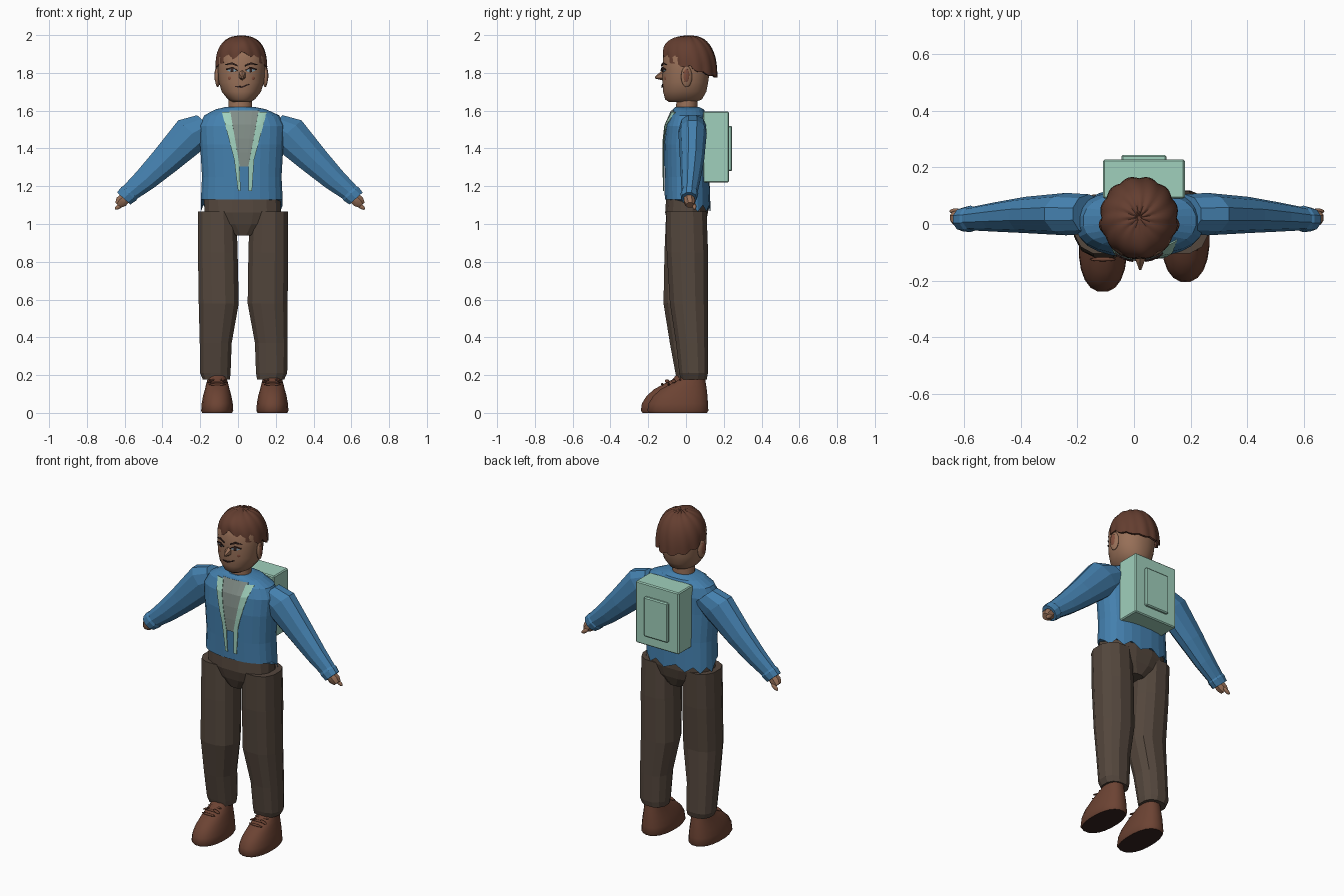
import bpy, math
from mathutils import Vector
from mathutils.bvhtree import BVHTree

if "Cube" in bpy.data.objects:
    bpy.data.objects.remove(bpy.data.objects["Cube"])


def material(name, *srgb):
    lin = [(c / 255 / 12.92) if c < 11 else ((c / 255 + 0.055) / 1.055) ** 2.4 for c in srgb]
    m = bpy.data.materials.new(name)
    m.use_nodes = True
    m.diffuse_color = (*lin, 1)
    m.node_tree.nodes["Principled BSDF"].inputs["Base Color"].default_value = (*lin, 1)
    return m


BLUE = material("jacket blue", 68, 128, 174)
MINT = material("pale mint", 160, 208, 188)
GREY = material("shirt grey", 130, 142, 136)
SKIN = material("brown skin", 152, 112, 88)
HAIR = material("chestnut hair", 100, 62, 48)
TROUSER = material("dark taupe", 84, 71, 61)
LEATHER = material("shoe leather", 108, 67, 51)
SOLE = material("dark sole", 54, 35, 32)
BLUSH = material("cheek brown", 128, 78, 60)
EYE = material("eye blue grey", 130, 158, 172)

X, Y, Z = Vector((1, 0, 0)), Vector((0, 1, 0)), Vector((0, 0, 1))


def mesh(name, verts, faces, mat, smooth=None):
    me = bpy.data.meshes.new(name)
    me.from_pydata([tuple(v) for v in verts], [], faces)
    me.materials.append(mat)
    ob = bpy.data.objects.new(name, me)
    bpy.context.collection.objects.link(ob)
    if smooth:
        bpy.ops.object.select_all(action="DESELECT")
        ob.select_set(True)
        bpy.context.view_layer.objects.active = ob
        bpy.ops.object.shade_smooth_by_angle(angle=math.radians(smooth))
    return ob


def loft(name, rings, mat, sides=12, u=X, v=Y, power=2.0, smooth=None):
    """Skin over rings of (centre, radius along u, radius along v)."""
    verts, faces = [], []
    for c, ru, rv in rings:
        for i in range(sides):
            a = math.tau * (i + 0.5) / sides
            ca, sa = math.cos(a), math.sin(a)
            verts.append(Vector(c) + u * math.copysign(abs(ca) ** (2 / power), ca) * ru
                         + v * math.copysign(abs(sa) ** (2 / power), sa) * rv)
    for r in range(len(rings) - 1):
        for i in range(sides):
            j = (i + 1) % sides
            faces.append((r * sides + i, r * sides + j, (r + 1) * sides + j, (r + 1) * sides + i))
    faces.append(tuple(reversed(range(sides))))
    faces.append(tuple(range(len(verts) - sides, len(verts))))
    return mesh(name, verts, faces, mat, smooth)


def upright(rows):
    """Rows of (z, x centre, x radius, y front, y back) to rings."""
    return [((x, (f + b) / 2, z), rx, (b - f) / 2) for z, x, rx, f, b in rows]


def box(name, lo, hi, mat, bevel=0.006):
    vs = [(x, y, z) for x in (lo[0], hi[0]) for y in (lo[1], hi[1]) for z in (lo[2], hi[2])]
    fs = [(0, 1, 3, 2), (4, 6, 7, 5), (0, 4, 5, 1), (2, 3, 7, 6), (0, 2, 6, 4), (1, 5, 7, 3)]
    ob = mesh(name, vs, fs, mat)
    ob.modifiers.new("Bevel", "BEVEL").width = bevel
    return ob


def ball(name, loc, scale, mat, rot=(0, 0, 0)):
    bpy.ops.mesh.primitive_uv_sphere_add(segments=16, ring_count=10, location=loc, rotation=rot)
    ob = bpy.context.object
    ob.name, ob.scale = name, scale
    ob.data.materials.append(mat)
    bpy.ops.object.shade_smooth()
    return ob


def plate(name, edge_a, edge_b, target, mat, lift=0.005, cols=4, rows=4):
    """Thin plate between two (x, z) edges, laid on the front of the target."""
    tree = BVHTree.FromPolygons([v.co for v in target.data.vertices],
                                [p.vertices for p in target.data.polygons])

    def dense(e):
        pts = [Vector(p).lerp(Vector(q), k / rows) for p, q in zip(e, e[1:]) for k in range(rows)]
        return pts + [Vector(e[-1])]
    a, b = dense(edge_a), dense(edge_b)
    verts, faces, w = [], [], cols + 1
    for p, q in zip(a, b):
        for k in range(w):
            x, z = p.lerp(q, k / cols)
            hit = tree.ray_cast(Vector((x, -1, z)), Y)[0]
            verts.append((x, (hit.y if hit else -0.06) - lift, z))
    for r in range(len(a) - 1):
        for k in range(cols):
            i = r * w + k
            faces.append((i, i + 1, i + w + 1, i + w))
    ob = mesh(name, verts, faces, mat)
    s = ob.modifiers.new("Solidify", "SOLIDIFY")
    s.thickness, s.offset = 0.004, 0
    return ob


# Jacket body, with a ragged hem at the back
N = 24
torso = loft("jacket_body", upright([
    (1.13, 0.02, 0.218, -0.113, 0.13), (1.25, 0.02, 0.212, -0.115, 0.125),
    (1.42, 0.02, 0.222, -0.118, 0.12), (1.52, 0.02, 0.228, -0.108, 0.12),
    (1.575, 0.02, 0.2, -0.088, 0.11), (1.607, 0.015, 0.135, -0.07, 0.095),
    (1.62, 0.012, 0.075, -0.058, 0.068)]), BLUE, N, power=2.4)
for i in range(N // 2):
    torso.data.vertices[i].co.z -= 0.065 if i % 2 else 0.03

# Jacket front: shirt panel and light trim
plate("shirt_panel", [(-0.045, 1.6), (0.0, 1.305)], [(0.115, 1.6), (0.06, 1.305)], torso, GREY)
plate("trim_right", [(-0.085, 1.592), (-0.02, 1.34), (0.0, 1.175)],
      [(-0.04, 1.592), (0.008, 1.31), (0.014, 1.175)], torso, MINT, 0.007)
plate("trim_left", [(0.108, 1.592), (0.056, 1.31), (0.056, 1.175)],
      [(0.152, 1.592), (0.085, 1.34), (0.074, 1.175)], torso, MINT, 0.007)

# Sleeves, cuffs and hands
for s, side in ((-1, "right"), (1, "left")):
    def at(d, y, z):
        return (0.01 + s * d, y, z)
    across = Vector((s * 0.74, 0, 0.67))
    loft("sleeve_" + side, [
        (at(0.17, 0.035, 1.525), 0.08, 0.07), (at(0.25, 0.035, 1.48), 0.108, 0.075),
        (at(0.395, 0.032, 1.335), 0.083, 0.064), (at(0.5, 0.025, 1.235), 0.066, 0.052),
        (at(0.595, 0.018, 1.155), 0.05, 0.04)], BLUE, 10, across, Y)
    loft("cuff_" + side, [
        (at(0.578, 0.018, 1.17), 0.05, 0.042), (at(0.588, 0.018, 1.16), 0.056, 0.047),
        (at(0.615, 0.016, 1.135), 0.05, 0.042)], BLUE, 10, across, Y)
    loft("hand_" + side, [
        (at(0.6, 0.016, 1.145), 0.032, 0.028), (at(0.628, 0.018, 1.118), 0.035, 0.032),
        (at(0.645, 0.022, 1.1), 0.022, 0.024)], SKIN, 8, across, Y, smooth=40)
    ball("thumb_" + side, at(0.64, 0.045, 1.093), (0.026, 0.01, 0.012), SKIN, (0, s * 0.6, 0))

# Backpack
box("backpack", (-0.11, 0.09, 1.22), (0.18, 0.228, 1.595), MINT)
box("backpack_pocket", (-0.045, 0.22, 1.28), (0.115, 0.244, 1.52), MINT)

# Trousers: seat and two legs, one knee forward
loft("trouser_seat", upright([
    (0.94, 0.028, 0.055, -0.075, 0.08), (1.0, 0.028, 0.16, -0.098, 0.105),
    (1.06, 0.025, 0.205, -0.112, 0.118), (1.135, 0.022, 0.205, -0.107, 0.115)]),
    TROUSER, 16, power=2.5)
loft("leg_right", upright([
    (0.178, -0.115, 0.074, -0.05, 0.09), (0.21, -0.12, 0.083, -0.058, 0.098),
    (0.37, -0.118, 0.087, -0.088, 0.09), (0.58, -0.102, 0.109, -0.122, 0.08),
    (0.85, -0.107, 0.108, -0.117, 0.1), (1.065, -0.11, 0.104, -0.108, 0.108)]),
    TROUSER, 12, power=2.4)
loft("leg_left", upright([
    (0.178, 0.173, 0.074, -0.03, 0.112), (0.21, 0.178, 0.085, -0.038, 0.118),
    (0.37, 0.176, 0.089, -0.055, 0.118), (0.58, 0.157, 0.109, -0.088, 0.12),
    (0.85, 0.16, 0.108, -0.105, 0.12), (1.065, 0.163, 0.104, -0.108, 0.112)]),
    TROUSER, 12, power=2.4)

# Shoes with dark undersides and laces
for side, x, y in (("right", -0.11, 0.0), ("left", 0.182, 0.035)):
    shoe = loft("shoe_" + side, upright([
        (z, x, rx, f + y, b + y) for z, rx, f, b in (
            (0, 0.08, -0.232, 0.078), (0.012, 0.086, -0.241, 0.085), (0.05, 0.083, -0.235, 0.083),
            (0.09, 0.076, -0.21, 0.08), (0.125, 0.066, -0.17, 0.076), (0.15, 0.06, -0.125, 0.072),
            (0.175, 0.053, -0.075, 0.068), (0.22, 0.048, -0.035, 0.065))]),
        LEATHER, 20, power=2.3, smooth=45)
    shoe.data.materials.append(SOLE)
    for p in shoe.data.polygons:
        if p.normal.z < -0.9 and p.center.z < 0.01:
            p.material_index = 1
    for k in range(3):
        ball("lace_%s_%d" % (side, k), (x, y - 0.125 + 0.03 * k, 0.151 + 0.012 * k),
             (0.046, 0.007, 0.007), LEATHER)
    for s in (-1, 1):
        ball("lace_loop_" + side, (x + s * 0.035, y - 0.1, 0.168), (0.022, 0.012, 0.005),
             LEATHER, (0, s * 0.4, 0))

# Neck and head
loft("neck", upright([(1.58, 0.012, 0.066, -0.055, 0.062), (1.7, 0.012, 0.062, -0.05, 0.06)]),
     SKIN, 16, smooth=40)
CX = 0.018
head = loft("head", upright([(z, CX, rx, f, b) for z, rx, f, b in (
    (1.645, 0.045, -0.09, 0.05), (1.66, 0.072, -0.111, 0.085), (1.7, 0.104, -0.122, 0.108),
    (1.75, 0.12, -0.125, 0.118), (1.82, 0.125, -0.125, 0.128), (1.88, 0.125, -0.122, 0.13),
    (1.93, 0.11, -0.1, 0.118), (1.965, 0.06, -0.05, 0.07))]), SKIN, 28, power=2.2, smooth=50)

# Hair: swirled locks with a parted fringe, longer at the back
COLS, ROWS = 72, 12
verts, faces = [], []
for r in range(ROWS + 1):
    t = min(1, (r + 0.15) / (ROWS - 1))
    tuck = 0.9 if r == ROWS else 1
    for i in range(COLS):
        a = math.tau * i / COLS
        front, across = -math.sin(a), math.cos(a)
        low = 1.84 + 0.045 * max(front, 0) ** 2 - 0.055 * max(-front, 0) ** 0.7
        low += 0.03 * math.exp(-((across - 0.12) / 0.3) ** 2) * (front > 0)
        lock = abs(math.sin(6 * a + 2.4 * (1 - t)))
        low -= 0.012 * lock
        rad = math.sin(t * math.pi / 2) ** 0.8 * (0.95 + 0.06 * lock * t) * tuck
        z = low + (1.998 - low) * math.cos(t * math.pi / 2) ** 0.8 * (0.97 + 0.03 * lock)
        verts.append((CX + 0.139 * rad * across, 0.022 - 0.146 * rad * front, z))
for r in range(ROWS):
    for i in range(COLS):
        j = (i + 1) % COLS
        faces.append((r * COLS + j, r * COLS + i, (r + 1) * COLS + i, (r + 1) * COLS + j))
faces.append(tuple(range(COLS)))
mesh("hair", verts, faces, HAIR, 35)

# Face: nose, eyes, brows, cheeks, ears, mouth
loft("nose", [((CX + 0.004, -0.11, 1.79), 0.024, 0.034), ((CX + 0.004, -0.135, 1.785), 0.016, 0.022),
              ((CX + 0.004, -0.163, 1.775), 0.004, 0.005)], SKIN, 6, X, Z)
for s, side in ((-1, "right"), (1, "left")):
    def row(*pts):
        return [(CX + s * x, z) for x, z in pts]
    plate("eye_" + side, row((0.026, 1.814), (0.048, 1.826), (0.074, 1.816)),
          row((0.026, 1.81), (0.048, 1.803), (0.074, 1.812)), head, EYE, 0.004)
    plate("pupil_" + side, row((0.042, 1.825), (0.056, 1.825)),
          row((0.042, 1.804), (0.056, 1.804)), head, SOLE, 0.007)
    plate("lash_" + side, row((0.022, 1.816), (0.048, 1.832), (0.082, 1.821)),
          row((0.022, 1.811), (0.048, 1.825), (0.08, 1.814)), head, SOLE, 0.009)
    plate("brow_" + side, row((0.02, 1.842), (0.05, 1.856), (0.085, 1.845)),
          row((0.02, 1.834), (0.05, 1.845), (0.085, 1.842)), head, SOLE, 0.007)
    ball("cheek_" + side, (CX + s * 0.06, -0.107, 1.772), (0.013, 0.006, 0.013), BLUSH, (0, 0, s * 0.35))
    ball("ear_" + side, (CX + s * 0.126, 0.003, 1.78), (0.013, 0.03, 0.056), SKIN, (0, 0, s * 0.2))
    ball("ear_hollow_" + side, (CX + s * 0.135, 0.002, 1.785), (0.007, 0.017, 0.036), BLUSH, (0, 0, s * 0.2))
plate("mouth", [(-0.015, 1.73), (0.02, 1.729), (0.062, 1.742)],
      [(-0.015, 1.726), (0.02, 1.72), (0.062, 1.738)], head, SOLE)
